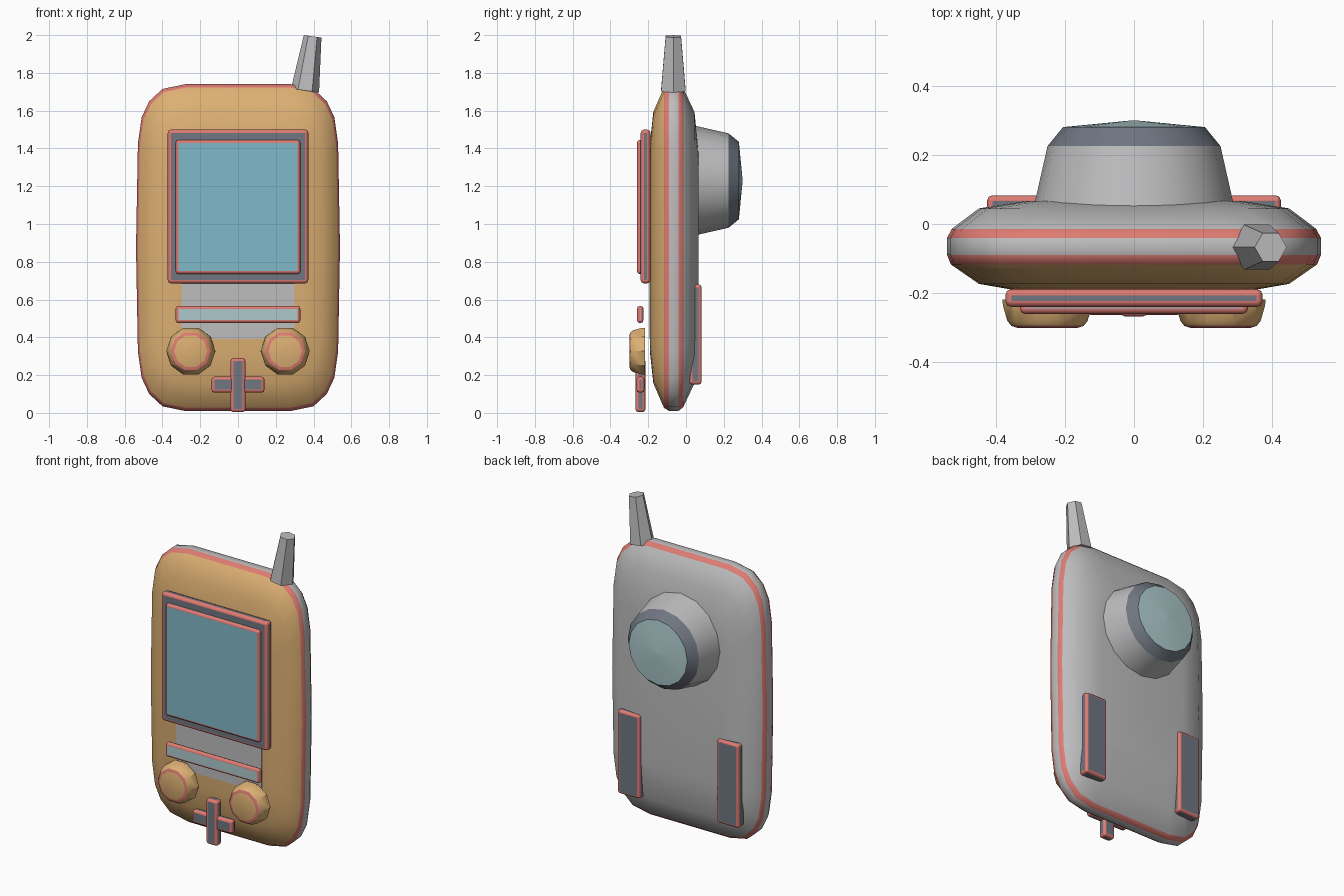
import bpy, bmesh, math
from mathutils import Matrix, Vector

cube = bpy.data.objects.get("Cube")
if cube:
    bpy.data.objects.remove(cube)


def material(name, r, g, b):
    m = bpy.data.materials.new(name)
    m.use_nodes = True
    m.diffuse_color = (r, g, b, 1)
    m.node_tree.nodes["Principled BSDF"].inputs["Base Color"].default_value = (r, g, b, 1)
    return m


gold = material("warm gold", 0.72, 0.43, 0.17)
red = material("coral red", 0.73, 0.20, 0.17)
grey = material("light grey", 0.51, 0.51, 0.52)
slate = material("slate grey", 0.16, 0.18, 0.22)
blue = material("screen blue", 0.22, 0.48, 0.58)
pale = material("pale glass", 0.42, 0.59, 0.61)


def finish(name, bm, mats, sharp=None):
    bmesh.ops.recalc_face_normals(bm, faces=bm.faces)
    me = bpy.data.meshes.new(name)
    bm.to_mesh(me)
    bm.free()
    for m in mats:
        me.materials.append(m)
    ob = bpy.data.objects.new(name, me)
    bpy.context.collection.objects.link(ob)
    if sharp is not None:
        me.shade_smooth()
        me.set_sharp_from_angle(angle=math.radians(sharp))
    return ob


def loft(name, outline, rings, bands, center, mats, sharp):
    """Scale an x-z outline through (scale, y) rings; bands = first cap, each band, last cap."""
    bm = bmesh.new()
    cx, cz = center
    loops = [[bm.verts.new((cx + x * s, y, cz + z * s)) for x, z in outline] for s, y in rings]
    bm.faces.new(loops[0]).material_index = bands[0]
    for a, b, mi in zip(loops, loops[1:], bands[1:]):
        for i in range(len(outline)):
            j = (i + 1) % len(outline)
            bm.faces.new((a[i], a[j], b[j], b[i])).material_index = mi
    bm.faces.new(loops[-1]).material_index = bands[-1]
    return finish(name, bm, mats, sharp)


def circle(n):
    return [(math.cos(math.tau * i / n), math.sin(math.tau * i / n)) for i in range(n)]


def trimmed_box(name, x, y, z, face, width=0.016):
    """Box from (min, max) ranges with a coral rounded edge."""
    bm = bmesh.new()
    bmesh.ops.create_cube(bm, size=1)
    for v in bm.verts:
        v.co = Vector([(r[0] + r[1]) / 2 + c * (r[1] - r[0]) for c, r in zip(v.co, (x, y, z))])
    ob = finish(name, bm, [face, red])
    ob.data.shade_smooth()
    mod = ob.modifiers.new("rounded trim", "BEVEL")
    mod.width = width
    mod.segments = 2
    mod.material = 1
    mod.harden_normals = True
    return ob


# Body shell: rounded outline, gold front, two coral seams, grey back
quarter = [(0.54, 0.0), (0.53, 0.55), (0.51, 0.69), (0.47, 0.775), (0.40, 0.84), (0.28, 0.865)]
outline = quarter + [(-x, z) for x, z in reversed(quarter)]
outline += [(-x, -z) for x, z in quarter[1:]] + [(x, -z) for x, z in reversed(quarter[1:])]
loft("body", outline,
     [(0.65, -0.19), (0.83, -0.173), (0.98, -0.117), (1, -0.09), (1, -0.04),
      (0.975, -0.014), (0.83, 0.045), (0.58, 0.067)],
     [0, 0, 0, 1, 2, 1, 2, 2, 2], (0, 0.875), [gold, red, grey], 60)

# Screen, lower panel and bar
trimmed_box("screen_bezel", (-0.372, 0.372), (-0.24, -0.188), (0.685, 1.5), slate, 0.018)
trimmed_box("screen", (-0.33, 0.33), (-0.26, -0.225), (0.735, 1.445), blue)
trimmed_box("bar", (-0.33, 0.33), (-0.26, -0.225), (0.475, 0.567), pale)
bm = bmesh.new()
bmesh.ops.create_cube(bm, size=1, matrix=Matrix.Translation((0, -0.191, 0.545))
                      @ Matrix.Diagonal((0.6, 0.006, 0.31, 1)))
finish("lower_panel", bm, [grey])

# Direction cross
trimmed_box("cross_upright", (-0.04, 0.04), (-0.268, -0.215), (0.004, 0.29), slate)
trimmed_box("cross_bar", (-0.14, 0.14), (-0.263, -0.22), (0.107, 0.192), slate)

# Round buttons and back pads, mirrored
for side, s in (("left", 1), ("right", -1)):
    loft(side + "_button", circle(10),
         [(0.13, -0.218), (0.129, -0.235), (0.116, -0.28), (0.105, -0.294), (0.088, -0.3)],
         [0, 0, 0, 0, 1, 0], (s * 0.25, 0.327), [gold, red], 30)
    trimmed_box(side + "_back_pad", sorted((s * 0.27, s * 0.425)), (0.018, 0.083),
                (0.15, 0.68), slate)

# Lens housing on the back with a shallow glass dome
loft("lens", circle(16),
     [(0.292, 0.04), (0.285, 0.07), (0.25, 0.225), (0.205, 0.28), (0.01, 0.299)],
     [0, 0, 0, 1, 2, 2], (0, 1.23), [grey, slate, pale], 24)

# Leaning six-sided antenna
bm = bmesh.new()
bmesh.ops.create_cone(bm, cap_ends=True, segments=6, radius1=0.075, radius2=0.047, depth=0.29)
corner = max(bm.verts, key=lambda v: v.co.x).co
spin = Matrix.Rotation(-math.atan2(corner.y, corner.x), 4, "Z")
bm.transform(Matrix.Translation((0.375, -0.067, 1.85)) @ Matrix.Rotation(math.radians(8), 4, "Y") @ spin)
finish("antenna", bm, [grey])
